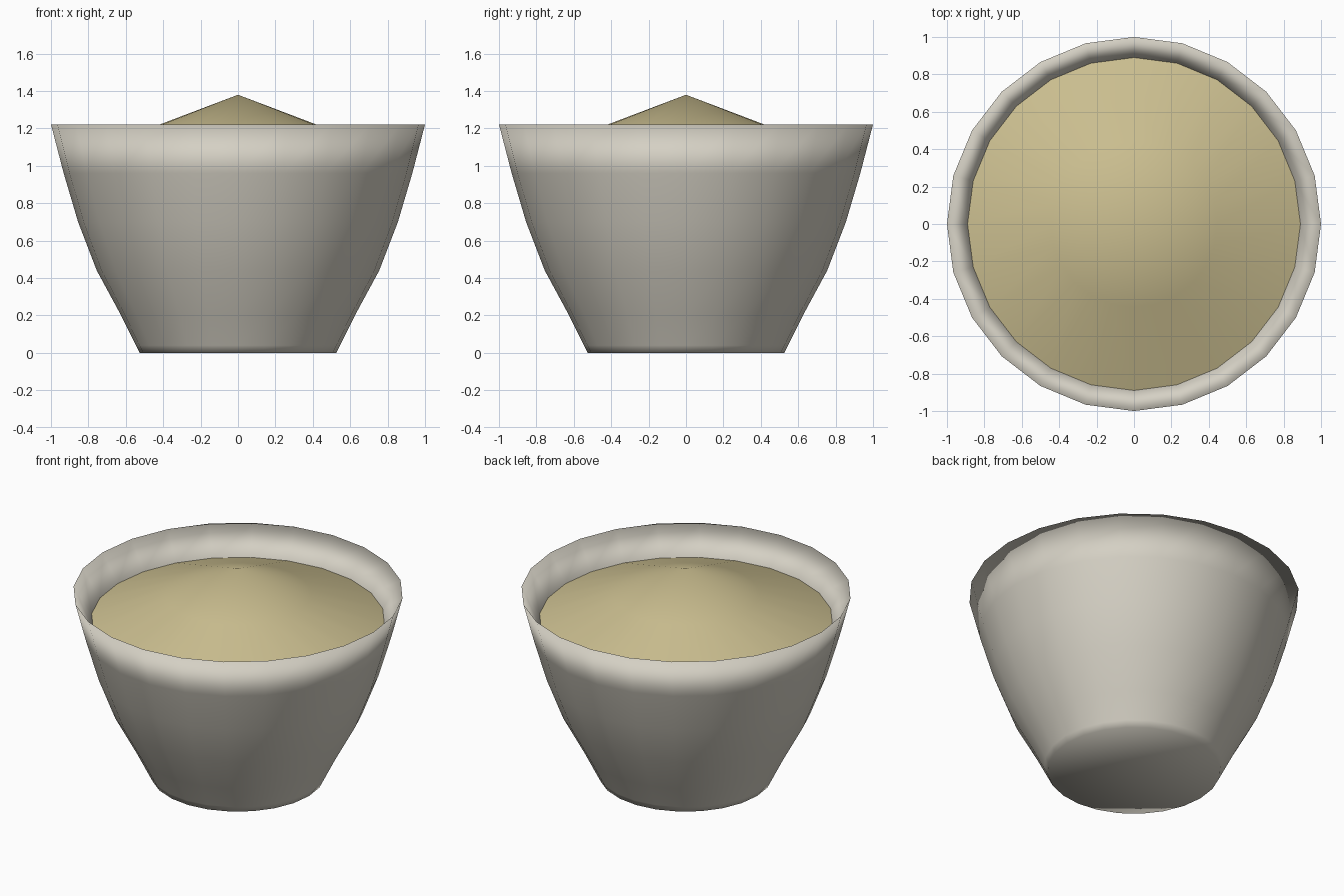
import bpy, bmesh, math

if "Cube" in bpy.data.objects:
    bpy.data.objects.remove(bpy.data.objects["Cube"])

SIDES = 24


def material(name, rgb):
    m = bpy.data.materials.new(name)
    m.diffuse_color = (*rgb, 1.0)
    m.use_nodes = True
    m.node_tree.nodes["Principled BSDF"].inputs["Base Color"].default_value = m.diffuse_color
    return m


def lathe(name, profile, mat):
    """Revolve (radius, height) points round z; radius 0 makes a single pole vertex."""
    bm = bmesh.new()
    rings = []
    for r, z in profile:
        if r == 0:
            rings.append([bm.verts.new((0, 0, z))] * SIDES)
        else:
            rings.append([bm.verts.new((r * math.cos(math.tau * i / SIDES),
                                        r * math.sin(math.tau * i / SIDES), z))
                          for i in range(SIDES)])
    for a, b in zip(rings, rings[1:]):
        for i in range(SIDES):
            j = (i + 1) % SIDES
            quad = list(dict.fromkeys((a[i], a[j], b[j], b[i])))
            bm.faces.new(quad).smooth = True
    bmesh.ops.recalc_face_normals(bm, faces=bm.faces[:])
    mesh = bpy.data.meshes.new(name)
    bm.to_mesh(mesh)
    bm.free()
    mesh.materials.append(mat)
    obj = bpy.data.objects.new(name, mesh)
    bpy.context.collection.objects.link(obj)
    return obj


stone = material("pale_grey_stone", (0.66, 0.63, 0.55))
grain = material("tan_grain", (0.60, 0.52, 0.28))

# Bowl: base, curved outer wall, knife-edge rim, inner wall and floor
lathe("bowl", [(0, 0), (0.525, 0), (0.545, 0.04), (0.625, 0.2), (0.755, 0.44),
               (0.855, 0.7), (0.932, 0.96), (1.0, 1.222),
               (0.888, 1.035), (0.80, 0.76), (0.68, 0.45), (0.5, 0.1), (0, 0.08)], stone)

# Contents: heaped cone with its hidden underside
lathe("filling", [(0, 1.38), (0.445, 1.211), (0.89, 1.042), (0, 1.0)], grain)
# keep the outer edge of the heap crisp
bpy.ops.object.select_all(action='DESELECT')
heap = bpy.data.objects["filling"]
heap.select_set(True)
bpy.context.view_layer.objects.active = heap
bpy.ops.object.shade_smooth_by_angle(angle=math.radians(40))
